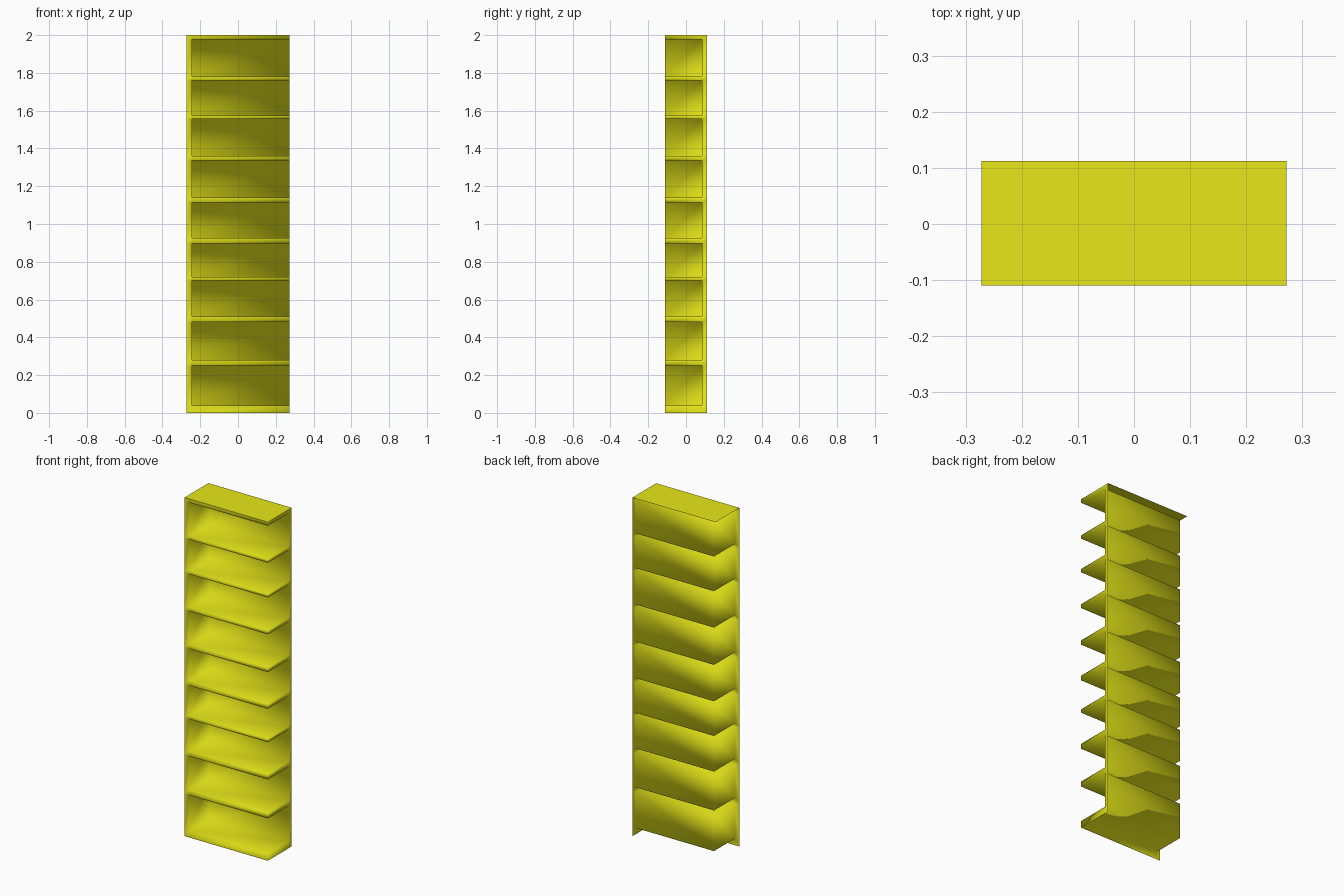
import bpy, bmesh

if "Cube" in bpy.data.objects:
    bpy.data.objects.remove(bpy.data.objects["Cube"])

# Outer limits, and inner planes of the left and back walls
X0, X1, Y0, Y1, H = -0.272, 0.272, -0.11, 0.112, 2.0
XI, YI = -0.243, 0.086

# Floor and ceiling height of every open compartment
BAYS = [(0.04, 0.25), (0.28, 0.48), (0.51, 0.70), (0.72, 0.897), (0.925, 1.114),
        (1.14, 1.337), (1.36, 1.555), (1.575, 1.76), (1.78, 1.978)]

mat = bpy.data.materials.new("yellow_paint")
mat.diffuse_color = (0.8, 0.8, 0.01, 1)
mat.use_nodes = True
mat.node_tree.nodes["Principled BSDF"].inputs["Base Color"].default_value = mat.diffuse_color


def make(name, quads, smooth):
    bm = bmesh.new()
    for q in quads:
        bm.faces.new([bm.verts.new(p) for p in q])
    bmesh.ops.remove_doubles(bm, verts=bm.verts[:], dist=1e-5)
    for f in bm.faces:
        f.smooth = smooth
    me = bpy.data.meshes.new(name)
    bm.to_mesh(me)
    bm.free()
    me.materials.append(mat)
    ob = bpy.data.objects.new(name, me)
    bpy.context.collection.objects.link(ob)


def front(xa, xb, za, zb):
    return [(xa, Y0, za), (xb, Y0, za), (xb, Y0, zb), (xa, Y0, zb)]


def end(ya, yb, za, zb):
    return [(X1, ya, za), (X1, yb, za), (X1, yb, zb), (X1, ya, zb)]


def level(z):
    return [(XI, Y0, z), (X1, Y0, z), (X1, YI, z), (XI, YI, z)]


quads = []
# Compartments: floor, ceiling, back wall, left wall (front and right open)
for a, b in BAYS:
    quads += [level(a), level(b)[::-1],
              [(XI, YI, a), (X1, YI, a), (X1, YI, b), (XI, YI, b)],
              [(XI, Y0, a), (XI, YI, a), (XI, YI, b), (XI, Y0, b)]]

# Shelf edges on the two open sides
heights = [0.0] + [z for bay in BAYS for z in bay] + [H]
for a, b in zip(heights[0::2], heights[1::2]):
    quads += [front(XI, X1, a, b), end(Y0, YI, a, b)]

# Upright edges of the left and back walls
for a, b in zip(heights, heights[1:]):
    quads += [front(X0, XI, a, b), end(YI, Y1, a, b)]
make("shelf_shell", quads, True)

# Top sheet; the outer wall sides and underside are left open
make("top_panel", [[(X0, Y0, H), (X1, Y0, H), (X1, Y1, H), (X0, Y1, H)]], False)
